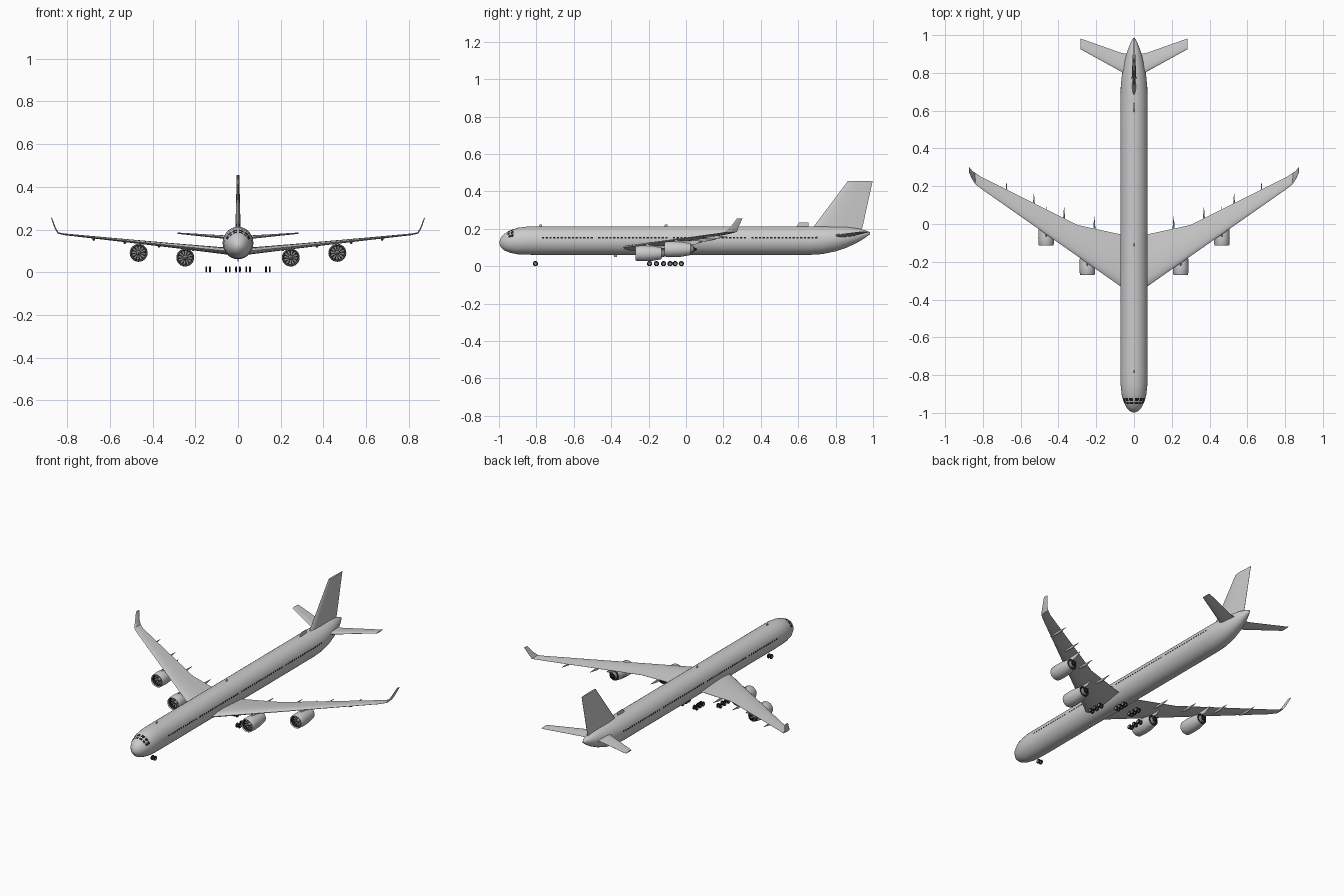
import bpy
import bmesh
from math import sin, cos, pi, radians
from mathutils import Vector

cube = bpy.data.objects.get("Cube")
if cube:
    bpy.data.objects.remove(cube)


def material(name, v):
    m = bpy.data.materials.new(name)
    m.use_nodes = True
    m.diffuse_color = (v, v, v, 1)
    m.node_tree.nodes["Principled BSDF"].inputs["Base Color"].default_value = (v, v, v, 1)
    return m


GREY = material("light grey paint", 0.6)
METAL = material("fan metal", 0.25)
BLACK = material("black", 0.015)


def finish(name, bm, mats, angle=35):
    bmesh.ops.recalc_face_normals(bm, faces=bm.faces)
    me = bpy.data.meshes.new(name)
    bm.to_mesh(me)
    bm.free()
    ob = bpy.data.objects.new(name, me)
    bpy.context.collection.objects.link(ob)
    for m in mats:
        me.materials.append(m)
    bpy.ops.object.select_all(action='DESELECT')
    ob.select_set(True)
    bpy.context.view_layer.objects.active = ob
    bpy.ops.object.shade_smooth_by_angle(angle=radians(angle))
    return ob


def loft(name, loops, mats=(GREY,), rule=None, angle=35):
    """Skin closed loops of equal length; rule(ring, side) picks the material."""
    bm = bmesh.new()
    rings = [[bm.verts.new(p) for p in loop] for loop in loops]
    n = len(rings[0])
    for k in range(len(rings) - 1):
        for i in range(n):
            j = (i + 1) % n
            f = bm.faces.new((rings[k][i], rings[k][j], rings[k + 1][j], rings[k + 1][i]))
            f.material_index = rule(k, i) if rule else 0
    for k in (0, -1):
        f = bm.faces.new(rings[k])
        f.material_index = rule(k, 0) if rule else 0
    return finish(name, bm, mats, angle)


def ellipse(x, y, z, rx, rz, n=32):
    return [(x + rx * sin(2 * pi * i / n), y, z + rz * cos(2 * pi * i / n)) for i in range(n)]


# half-thickness of the wing section along the chord
FOIL = [(0, 0), (.04, .5), (.15, .85), (.35, 1), (.65, .65), (1, .06)]


def section(x, y0, y1, z, thick, normal=(0, 0, 1)):
    nrm = Vector(normal).normalized() * thick / 2
    upper = [Vector((x, y0 + (y1 - y0) * t, z)) + nrm * h for t, h in FOIL]
    lower = [Vector((x, y0 + (y1 - y0) * t, z)) - nrm * h for t, h in FOIL[:0:-1]]
    return upper + lower


# fuselage: y, centre z, half width, half height
BODY = [(-.998, .126, .004, .005), (-.99, .127, .023, .026), (-.97, .129, .041, .045),
        (-.94, .132, .056, .060), (-.90, .135, .066, .071), (-.85, .137, .071, .075),
        (-.80, .137, .072, .076), (.66, .137, .072, .076), (.73, .139, .070, .074),
        (.80, .146, .063, .066), (.86, .155, .051, .055), (.92, .165, .034, .037),
        (.96, .173, .018, .019), (.985, .177, .004, .005)]
loft("fuselage", [ellipse(0, y, z, rx, rz) for y, z, rx, rz in BODY], angle=50)


def skin(y, deg, lift=.0015):
    """Point on the fuselage, deg measured from the top towards +x."""
    for a, b in zip(BODY, BODY[1:]):
        if a[0] <= y <= b[0]:
            t = (y - a[0]) / (b[0] - a[0])
            z, rx, rz = (a[k] + (b[k] - a[k]) * t for k in (1, 2, 3))
            s = radians(deg)
            return ((rx + lift) * sin(s), y, z + (rz + lift) * cos(s))


def panes(name, patches):
    bm = bmesh.new()
    for y0, y1, a0, a1 in patches:
        for s in (1, -1):
            cols = [a0 + (a1 - a0) * k / 4 for k in range(5)]
            rows = [[bm.verts.new(skin(y, s * a)) for a in cols] for y in (y0, y1)]
            for k in range(4):
                quad = [rows[0][k], rows[0][k + 1], rows[1][k + 1], rows[1][k]]
                bm.faces.new(quad if s < 0 else quad[::-1])
    me = bpy.data.meshes.new(name)
    bm.to_mesh(me)
    bm.free()
    me.materials.append(BLACK)
    bpy.context.collection.objects.link(bpy.data.objects.new(name, me))


panes("cockpit_windows", [(-.954, -.922, 4, 26), (-.954, -.922, 31, 49), (-.95, -.922, 53, 68)])
panes("cabin_windows", [(-.77 + .02 * i, -.758 + .02 * i, 75, 82) for i in range(74)
                        if i not in (14, 34, 55)])


def wing_z(x):
    return .094 + .103 * x


def wing_le(x):
    return -.38 + .70 * x


# tail fin and blade aerials
up = (1, 0, 0)
loft("tail_fin", [section(0, .66, .93, .17, .026, up), section(0, .685, .945, .215, .024, up),
                  section(0, .865, .998, .455, .012, up)])
for name, y, z0, z1, size in (("dorsal_aerial", .58, .2, .234, .075), ("front_aerial", -.79, .2, .222, .02),
                              ("middle_aerial", -.12, .2, .222, .02), ("belly_aerial", -.39, .07, .05, .02)):
    loft(name, [section(0, y, y + size, z0, .007, up), section(0, y + size / 3, y + size, z1, .004, up)])


def lathe(name, x, y, z, prof, n=24):
    """prof: offset along y, radius, material index of the band that follows"""
    return loft(name, [ellipse(x, y + d, z, r, r, n) for d, r, m in prof], (GREY, BLACK, METAL),
                lambda k, i: (1 if i % 2 else 2) if prof[k][2] == 3 else prof[k][2])


# spinner, fan, intake, nacelle, nozzle and exhaust cone
ENGINE = [(.012, .001, 2), (.022, .007, 2), (.028, .011, 3), (.028, .033, 1), (.006, .034, 0),
          (0, .037, 0), (.006, .040, 0), (.04, .042, 0), (.09, .040, 0), (.14, .031, 1),
          (.138, .022, 2), (.155, .017, 1), (.156, .011, 1), (.175, .002, 1)]

for side, s in (("left", 1), ("right", -1)):
    # main wing running into the upturned winglet
    spans = [(0, -.06, .034), (.07, -.055, .032), (.30, -.005, .022), (.60, .145, .013), (.81, .25, .008)]
    rings = [section(s * x, wing_le(x), te, wing_z(x), t) for x, te, t in spans]
    rings += [section(s * .842, .212, .272, .184, .007, (-s, 0, 1.5)),
              section(s * .856, .236, .28, .208, .006, (-s, 0, .5)),
              section(s * .873, .272, .302, .255, .004, (-s, 0, .4))]
    loft(side + "_wing", rings)

    loft(side + "_tailplane", [section(s * .02, .76, .90, .162, .02), section(s * .065, .805, .905, .165, .016),
                               section(s * .283, .925, .982, .183, .006)])

    for place, x, y, z in (("inner", .247, -.27, .069), ("outer", .465, -.115, .091)):
        lathe(f"{side}_{place}_engine", s * x, y, z, ENGINE)
        wz = wing_z(x)
        loft(f"{side}_{place}_pylon", [section(s * x, y + .03, y + .165, z + .025, .012, up),
                                       section(s * x, y + .045, y + .20, z + .041, .012, up),
                                       section(s * x, wing_le(x), y + .21, wz, .010, up)])

    # pointed flap track fairings under the trailing edge
    for k, (x, tip) in enumerate(((.21, .04), (.37, .087), (.53, .16), (.675, .222))):
        z = wing_z(x) - .008
        loft(f"{side}_flap_fairing_{k + 1}",
             [ellipse(s * x, tip - d, z + .003 - dz, r, r * 1.3, 10)
              for d, r, dz in ((.13, .001, 0), (.10, .005, .003), (.06, .006, .004), (0, .0008, 0))])

# wheels: gear position, axle positions
GEAR = (("nose", 0, (-.805,)), ("left_outer", .14, (-.195, -.158, -.12)), ("right_outer", -.14, (-.195, -.158, -.12)),
        ("left_inner", .047, (-.085, -.058, -.025)), ("right_inner", -.047, (-.085, -.058, -.025)))
TYRE = ((-.004, .006, 2), (-.0045, .007, 1), (-.004, .0125, 1), (-.002, .014, 1), (.002, .014, 1),
        (.004, .0125, 1), (.0045, .007, 2), (.004, .006, 2))
for name, x, axles in GEAR:
    for k, y in enumerate(axles):
        for s in (-1, 1):
            loft(f"{name}_wheel_{k + 1}_{'a' if s < 0 else 'b'}",
                 [[(x + s * .0085 + d, y + r * sin(i * pi / 8), .014 + r * cos(i * pi / 8)) for i in range(16)]
                  for d, r, m in TYRE], (GREY, BLACK, METAL), lambda k, i: TYRE[k][2])
